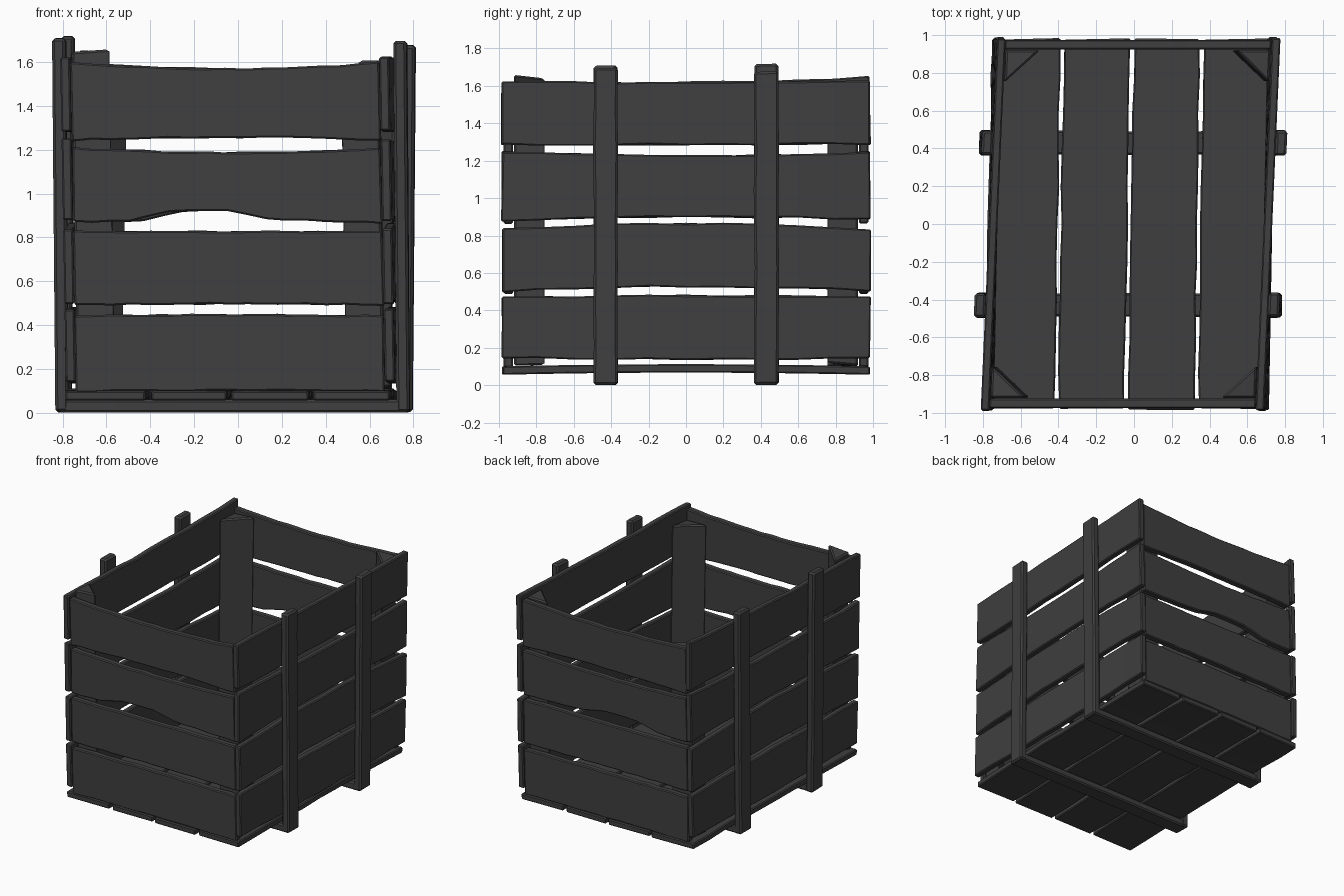
import bpy, bmesh, random
from mathutils import Vector

random.seed(4)
cube = bpy.data.objects.get("Cube")
if cube:
    bpy.data.objects.remove(cube)

wood = bpy.data.materials.new("dark_wood")
wood.use_nodes = True
colour = (0.05, 0.05, 0.05, 1)
wood.diffuse_color = colour
wood.node_tree.nodes["Principled BSDF"].inputs["Base Color"].default_value = colour


def warp(p):
    """Skew the whole crate slightly, more towards the top."""
    x, y, z = p
    return Vector((x - 0.018 + y * (0.015 + 0.018 * z), y, z))


def finish(name, bm, bevel):
    for v in bm.verts:
        v.co = warp(v.co)
    bmesh.ops.recalc_face_normals(bm, faces=bm.faces)
    mesh = bpy.data.meshes.new(name)
    bm.to_mesh(mesh)
    bm.free()
    mesh.materials.append(wood)
    ob = bpy.data.objects.new(name, mesh)
    bpy.context.collection.objects.link(ob)
    mod = ob.modifiers.new("worn_edges", "BEVEL")
    mod.width = bevel
    mod.segments = 1
    mod.limit_method = "ANGLE"
    return ob


def plank(name, place, half, low, high, depth, steps=10, wear=0.005, bevel=0.007):
    """Board along u; low and high give its edges for t in -1..1.
    place maps (u, v, w) to model space, w running through depth."""
    bm = bmesh.new()
    rings = []
    for i in range(steps + 1):
        t = 2 * i / steps - 1
        a = low(t) + random.uniform(-wear, wear)
        b = high(t) + random.uniform(-wear, wear)
        u = [t * half] * 2
        if i in (0, steps):
            u = [t * (half - random.uniform(0, 2 * wear)) for _ in u]
        rings.append([bm.verts.new(place(*c)) for c in
                      ((u[0], a, depth[0]), (u[1], b, depth[0]),
                       (u[1], b, depth[1]), (u[0], a, depth[1]))])
    for r, s in zip(rings, rings[1:]):
        for k in range(4):
            bm.faces.new((r[k], r[(k + 1) % 4], s[(k + 1) % 4], s[k]))
    bm.faces.new(rings[0])
    bm.faces.new(rings[-1])
    return finish(name, bm, bevel)


def bow(end, middle, tilt=0):
    return lambda t: end + (middle - end) * (1 - t * t) + tilt * t


def arch(t):
    """Broken lower edge of the third end board."""
    points = ((-1, .87), (-.65, .87), (-.36, .92), (.04, .922), (.26, .88), (1, .865))
    for (a, p), (b, q) in zip(points, points[1:]):
        if t <= b:
            return p + (q - p) * (t - a) / (b - a)
    return points[-1][1]


# End boards, front and back
end_rows = ((bow(.095, .10), bow(.445, .45)),
            (bow(.49, .495), bow(.83, .83)),
            (arch, bow(1.21, 1.19)),
            (bow(1.24, 1.255), bow(1.60, 1.572)))
for label, s in (("front", -1), ("back", 1)):
    for n, (low, high) in enumerate(end_rows, 1):
        plank(f"{label}_board_{n}", lambda u, v, w, s=s: (u, s * w, v),
              .708, low, high, (.925, .975), steps=16, wear=.003)

# Side boards
side_rows = ((bow(.145, .135), bow(.47, .48)),
             (bow(.50, .525), bow(.835, .865)),
             (bow(.88, .897, .004), bow(1.25, 1.228)),
             (bow(1.285, 1.285), bow(1.625, 1.618)))
for label, s in (("left", 1), ("right", -1)):
    for n, (low, high) in enumerate(side_rows, 1):
        if s < 0 and n == 4:
            high = bow(1.635, 1.62, .015)
        plank(f"{label}_side_board_{n}", lambda u, v, w, s=s: (s * w, u, v),
              .99, low, high, (.705, .75))

# Floor boards
for n, (a, b) in enumerate(((-.75, -.39), (-.365, -.02), (.005, .35), (.375, .725)), 1):
    plank(f"floor_board_{n}", lambda u, v, w: (v, u, w + .012 * (1 - u * u)),
          .985, bow(a, a - .004), bow(b, b + .004), (.055, .10))

# Uprights on the sides and runners under the floor
tops = {(1, -1): 1.70, (1, 1): 1.68, (-1, -1): 1.71, (-1, 1): 1.72}
for (s, d), top in tops.items():
    side, end = ("left" if s > 0 else "right"), ("front" if d < 0 else "back")
    plank(f"{side}_{end}_upright",
          lambda u, v, w, s=s, m=top / 2: (s * w, v, u + m),
          top / 2, bow(d * .43 - .065, d * .43 - .065),
          bow(d * .43 + .065, d * .43 + .065), (.748, .808), steps=8, wear=.003, bevel=.012)
for label, d in (("front", -1), ("back", 1)):
    plank(f"{label}_runner", lambda u, v, w: (u, v, w), .80,
          bow(d * .43 - .062, d * .43 - .062), bow(d * .43 + .062, d * .43 + .062),
          (.002, .06), steps=6, wear=.003, bevel=.01)

# Triangular posts inside the corners
post_tops = {(1, -1): 1.53, (1, 1): 1.62, (-1, -1): 1.645, (-1, 1): 1.57}
for (s, d), top in post_tops.items():
    side, end = ("left" if s > 0 else "right"), ("front" if d < 0 else "back")
    bm = bmesh.new()
    corners = ((.70, .92), (.52, .92), (.70, .75))
    lower, upper = [[bm.verts.new((s * x, d * y, z + random.uniform(-.015, .015)))
                     for x, y in corners] for z in (.11, top)]
    bm.faces.new(lower)
    bm.faces.new(upper)
    for k in range(3):
        j = (k + 1) % 3
        bm.faces.new((lower[k], lower[j], upper[j], upper[k]))
    finish(f"{side}_{end}_corner_post", bm, .01)
